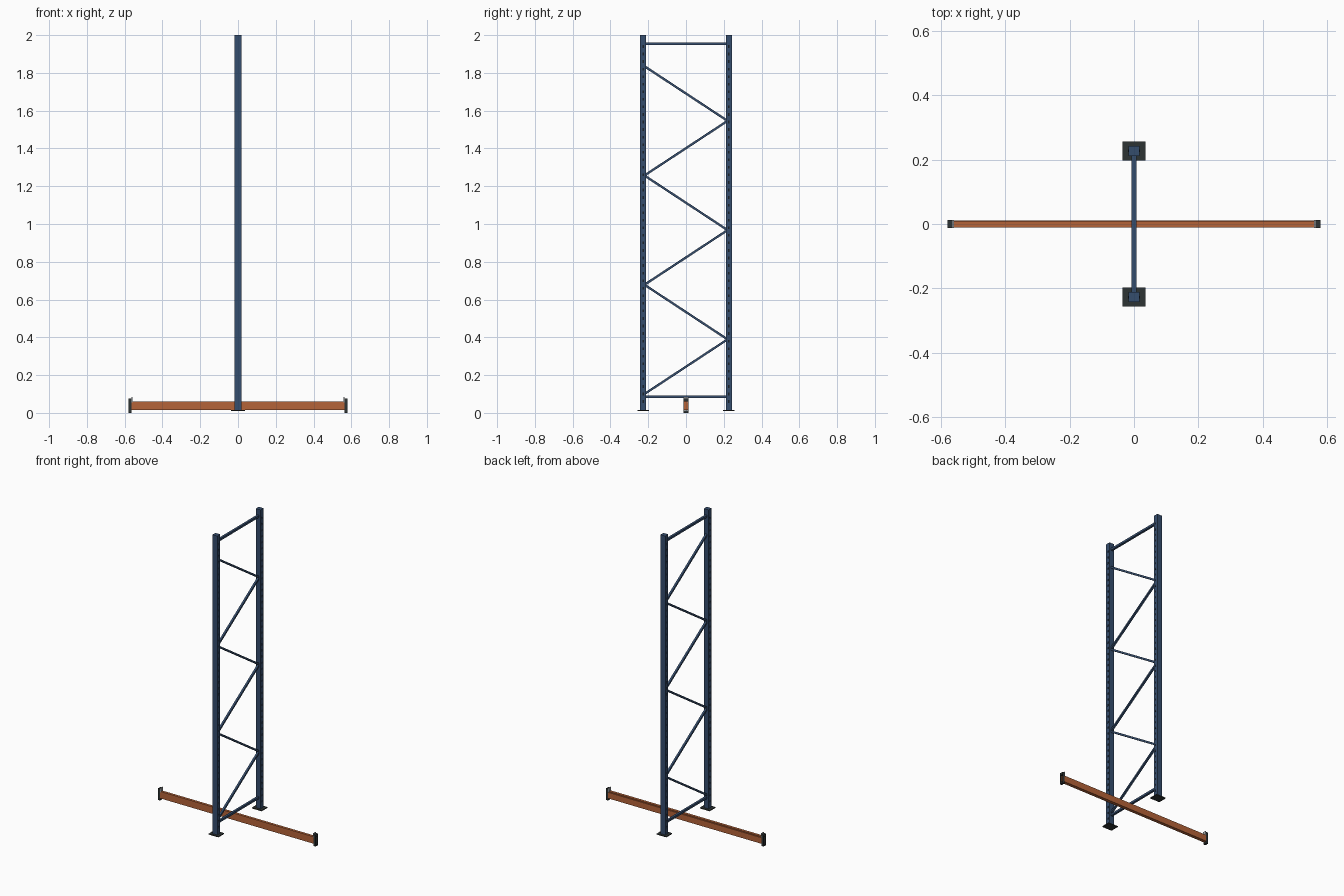
import bpy, bmesh, math
from mathutils import Vector, Matrix

if "Cube" in bpy.data.objects:
    bpy.data.objects.remove(bpy.data.objects["Cube"])


def mat(name, rgb):
    m = bpy.data.materials.new(name)
    m.diffuse_color = (*rgb, 1)
    m.use_nodes = True
    m.node_tree.nodes["Principled BSDF"].inputs["Base Color"].default_value = m.diffuse_color
    return m


BLUE = mat("steel blue", (0.036, 0.075, 0.155))
ORANGE = mat("beam orange", (0.46, 0.125, 0.04))
DARK = mat("dark steel", (0.027, 0.034, 0.033))
HOLE = mat("hole shadow", (0.010, 0.015, 0.022))
GREY = mat("light zinc", (0.42, 0.44, 0.45))


def finish(name, bm, material):
    bmesh.ops.recalc_face_normals(bm, faces=bm.faces)
    me = bpy.data.meshes.new(name)
    bm.to_mesh(me)
    bm.free()
    me.materials.append(material)
    ob = bpy.data.objects.new(name, me)
    bpy.context.collection.objects.link(ob)
    return ob


def add_box(bm, lo, hi):
    lo, hi = Vector(lo), Vector(hi)
    m = Matrix.Translation((lo + hi) / 2) @ Matrix.Diagonal((*(hi - lo), 1))
    bmesh.ops.create_cube(bm, size=1, matrix=m)


def boxes(name, spans, material):
    bm = bmesh.new()
    for lo, hi in spans:
        add_box(bm, lo, hi)
    return finish(name, bm, material)


def bar(name, y0, z0, y1, z1, width, thick):
    # square brace running in the YZ plane
    bm = bmesh.new()
    length = math.hypot(y1 - y0, z1 - z0)
    m = (Matrix.Translation((0, (y0 + y1) / 2, (z0 + z1) / 2))
         @ Matrix.Rotation(math.atan2(z1 - z0, y1 - y0), 4, 'X')
         @ Matrix.Diagonal((width, length, thick, 1)))
    bmesh.ops.create_cube(bm, size=1, matrix=m)
    return finish(name, bm, BLUE)


PY, HX, HY = 0.227, 0.0175, 0.0155   # post centre and half sizes

for side, s in (("front", -1), ("back", 1)):
    y = s * PY
    # upright post and its foot plate
    boxes(side + "_post", [((-HX, y - HY, 0.012), (HX, y + HY, 2.0))], BLUE)
    boxes(side + "_foot_plate",
          [((-0.036, y - 0.03, 0.009), (0.036, y + 0.03, 0.015))], DARK)
    # rows of slots on both side faces
    slots = []
    for i in range(48):
        z = 0.06 + i * 0.04
        for sx in (-1, 1):
            x = sx * HX
            slots.append(((x - 0.0006, y - 0.004, z - 0.007),
                          (x + 0.0006, y + 0.004, z + 0.007)))
    boxes(side + "_post_slots", slots, HOLE)

# horizontal braces
for name, z in (("bottom_brace", 0.086), ("top_brace", 1.955)):
    bar(name, -0.213, z, 0.213, z, 0.015, 0.014)

# zigzag diagonal braces
for i in range(6):
    s = -1 if i % 2 == 0 else 1
    z = 0.10 + i * 0.2892
    bar("diagonal_brace_%d" % (i + 1), s * 0.22, z, -s * 0.22, z + 0.2892,
        0.013, 0.012)

# stepped beam, profile in YZ swept along X
profile = [(-0.0105, 0.014), (0.0115, 0.014), (0.0115, 0.054),
           (0.007, 0.054), (0.007, 0.06), (-0.0105, 0.06)]
bm = bmesh.new()
face = bm.faces.new([bm.verts.new((-0.568, y, z)) for y, z in profile])
ext = bmesh.ops.extrude_face_region(bm, geom=[face])
bmesh.ops.translate(bm, vec=(1.136, 0, 0),
                    verts=[v for v in ext["geom"] if isinstance(v, bmesh.types.BMVert)])
finish("beam", bm, ORANGE)

# end connectors: channel brackets with a zinc clip
for side, s in (("left", -1), ("right", 1)):
    def span(x0, x1, y0, y1, z0, z1):
        a, b = sorted((s * x0, s * x1))
        return ((a, y0, z0), (b, y1, z1))
    boxes(side + "_connector", [
        span(0.564, 0.579, -0.0125, -0.0095, 0.0, 0.077),
        span(0.564, 0.579, 0.0095, 0.0125, 0.0, 0.077),
        span(0.564, 0.579, -0.0095, 0.0095, 0.061, 0.077),
        span(0.564, 0.579, -0.0095, 0.0095, 0.0, 0.012)], DARK)
    boxes(side + "_clip", [span(0.559, 0.565, -0.012, 0.012, 0.056, 0.083)], GREY)
